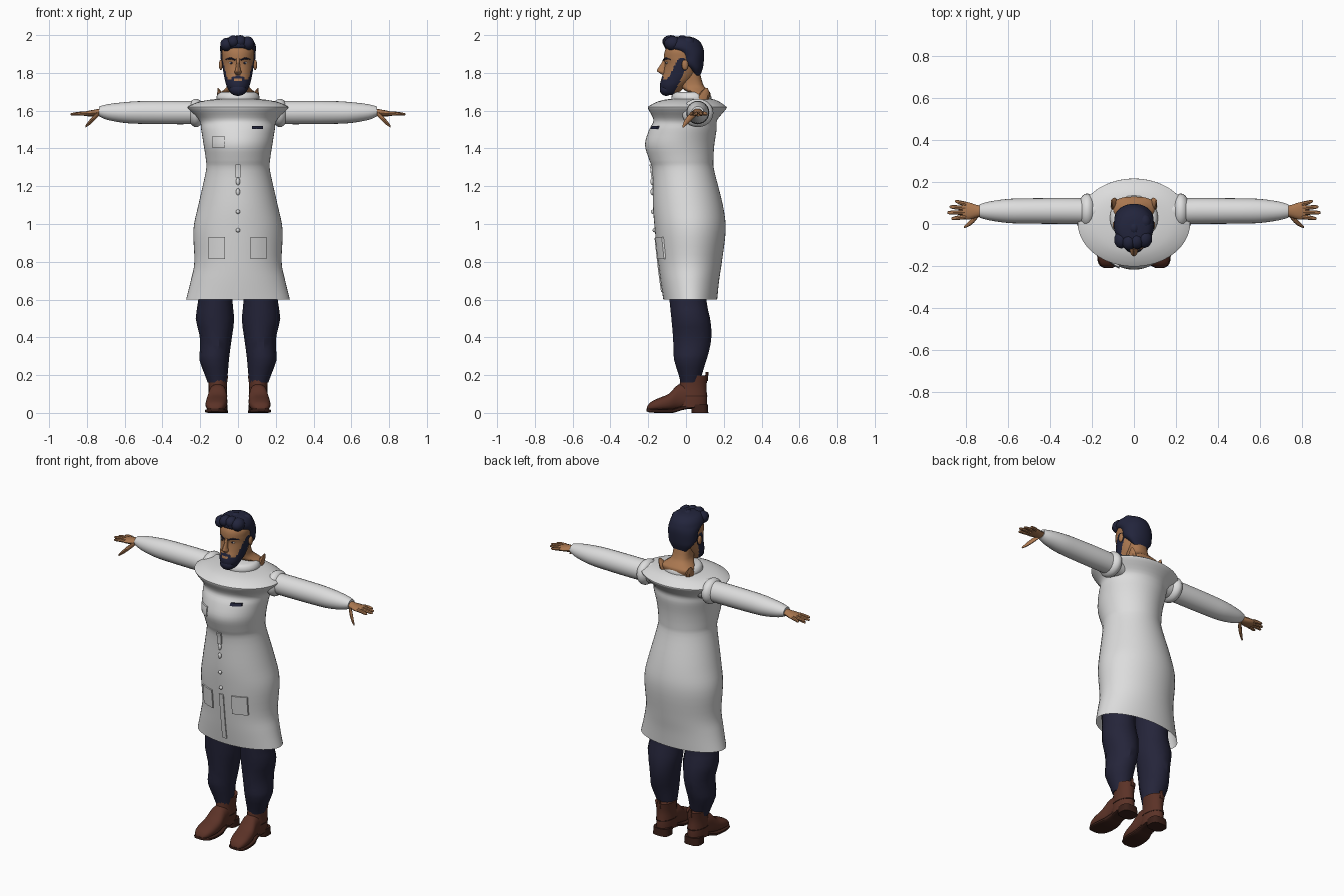
import bpy, bmesh, math
from mathutils import Vector


def material(name, r, g, b):
    m = bpy.data.materials.new(name)
    m.diffuse_color = (r, g, b, 1)
    return m


COAT = material("coat white", 0.72, 0.72, 0.72)
NAVY = material("trouser navy", 0.018, 0.018, 0.042)
HAIR = material("hair navy", 0.016, 0.018, 0.045)
SKIN = material("skin", 0.40, 0.185, 0.08)
BOOT = material("boot brown", 0.105, 0.032, 0.02)
SOLE = material("sole brown", 0.045, 0.015, 0.01)
EYE = material("eye white", 0.65, 0.6, 0.55)
AXES = {"x": (Vector((0, 1, 0)), Vector((0, 0, 1))),
        "y": (Vector((1, 0, 0)), Vector((0, 0, 1))),
        "z": (Vector((1, 0, 0)), Vector((0, 1, 0)))}


def finish(bm, name, *mats, angle=40):
    bmesh.ops.recalc_face_normals(bm, faces=bm.faces)
    me = bpy.data.meshes.new(name)
    bm.to_mesh(me)
    bm.free()
    for m in mats:
        me.materials.append(m)
    for p in me.polygons:
        p.use_smooth = True
    me.set_sharp_from_angle(angle=math.radians(angle))
    ob = bpy.data.objects.new(name, me)
    bpy.context.collection.objects.link(ob)
    return ob


def refine(rows, steps):
    """Catmull-Rom interpolation of section rows."""
    out = []
    for i in range(len(rows) - 1):
        a, b, c, d = (rows[max(0, min(len(rows) - 1, i + k))] for k in (-1, 0, 1, 2))
        for j in range(steps):
            t = j / steps
            out.append(tuple(0.5 * (2 * q + (r - p) * t + (2 * p - 5 * q + 4 * r - s) * t * t
                                    + (3 * q - p - 3 * r + s) * t ** 3)
                             for p, q, r, s in zip(a, b, c, d)))
    return out + [rows[-1]]


def loft(name, mat, rows, axis="z", n=24, steps=3, side=1, power=2, cap0=True, rule=None, extra=(), angle=40):
    """rows: (position along axis, u centre, v min, v max, u radius)."""
    u, v = AXES[axis]
    w = Vector([float(k == axis) for k in "xyz"])
    bm = bmesh.new()
    rings = []
    for pos, uc, v0, v1, ru in refine(rows, steps):
        ring = []
        for i in range(n):
            a = 2 * math.pi * i / n
            c, s = (math.copysign(abs(f) ** (2 / power), f) for f in (math.cos(a), math.sin(a)))
            p = w * pos + u * (uc + ru * c) + v * ((v0 + v1) / 2 + (v1 - v0) / 2 * s)
            p.x *= side
            ring.append(bm.verts.new(p))
        rings.append(ring)
    for a, b in zip(rings, rings[1:]):
        for i in range(n):
            bm.faces.new((a[i], a[(i + 1) % n], b[(i + 1) % n], b[i]))
    bm.faces.new(rings[-1])
    if cap0:
        bm.faces.new(rings[0])
    if rule:
        for f in bm.faces:
            f.material_index = rule(f.calc_center_median())
    return finish(bm, name, mat, *extra, angle=angle)


def ball(name, mat, centre, size, n=16):
    bm = bmesh.new()
    bmesh.ops.create_uvsphere(bm, u_segments=n, v_segments=n // 2 + 2, radius=1)
    for vert in bm.verts:
        vert.co = Vector(c + x * r for c, x, r in zip(centre, vert.co, size))
    return finish(bm, name, mat, angle=80)


# Coat body: hem, hips, waist, chest, shoulder rim and yoke
coat_rows = [(0.60, 0, -0.12, 0.165, 0.275), (0.70, 0, -0.135, 0.175, 0.25), (0.80, 0, -0.147, 0.19, 0.231),
             (0.97, 0, -0.165, 0.21, 0.236), (1.10, 0, -0.175, 0.195, 0.21), (1.28, 0, -0.178, 0.15, 0.17),
             (1.34, 0, -0.195, 0.145, 0.17), (1.42, 0, -0.217, 0.15, 0.182), (1.50, 0, -0.195, 0.162, 0.195),
             (1.55, 0, -0.172, 0.165, 0.205), (1.61, 0, -0.2, 0.213, 0.262), (1.625, 0, -0.195, 0.208, 0.258),
             (1.648, 0, -0.15, 0.175, 0.2), (1.66, 0, -0.1, 0.145, 0.13), (1.662, 0, -0.06, 0.12, 0.08)]
loft("coat_body", COAT, coat_rows, n=48, steps=4, cap0=False)
coat_fine = refine(coat_rows, 4)


def coat_front(x, z):
    for a, b in zip(coat_fine, coat_fine[1:]):
        if a[0] <= z <= b[0]:
            t = (z - a[0]) / (b[0] - a[0])
            y0, y1, r = (a[k] + (b[k] - a[k]) * t for k in (2, 3, 4))
            return (y0 + y1) / 2 - (y1 - y0) / 2 * math.sqrt(max(0, 1 - (x / r) ** 2))


def patch(name, mat, x0, x1, z0, z1, lift=0.009, n=4):
    """Panel that follows the front of the coat."""
    bm = bmesh.new()
    layers = []
    for off in (-0.004, lift):
        layers.append([[bm.verts.new((x, coat_front(x, z) - off, z))
                        for x in (x0 + (x1 - x0) * i / n for i in range(n + 1))]
                       for z in (z0 + (z1 - z0) * j / n for j in range(n + 1))])
    for g in layers:
        for j in range(n):
            for i in range(n):
                bm.faces.new((g[j][i], g[j][i + 1], g[j + 1][i + 1], g[j + 1][i]))
    loops = [[g[0][i] for i in range(n)] + [g[j][n] for j in range(n)] + [g[n][n - i] for i in range(n)]
             + [g[n - j][0] for j in range(n)] for g in layers]
    for i in range(4 * n):
        k = (i + 1) % (4 * n)
        bm.faces.new((loops[0][i], loops[0][k], loops[1][k], loops[1][i]))
    finish(bm, name, mat)


# Pockets, name tag, placket and buttons
patch("hip_pocket_right", COAT, -0.155, -0.068, 0.815, 0.93)
patch("hip_pocket_left", COAT, 0.065, 0.15, 0.815, 0.93)
patch("breast_pocket", COAT, -0.138, -0.07, 1.405, 1.462)
patch("chest_tag", HAIR, 0.075, 0.132, 1.502, 1.518)
patch("upper_placket", COAT, -0.014, 0.014, 1.245, 1.315)
patch("lower_placket", COAT, -0.015, 0.013, 0.64, 0.925, 0.006)
for z, h in ((1.225, 0.02), (1.17, 0.018), (1.065, 0.011), (0.967, 0.011)):
    ball("button", COAT, (0, coat_front(0, z) - 0.003, z), (0.011, 0.009, h), 12)

# Collar and neck
loft("collar", COAT, [(1.645, 0, -0.075, 0.135, 0.112), (1.67, 0, -0.078, 0.135, 0.115),
                      (1.69, 0, -0.07, 0.125, 0.105), (1.698, 0, -0.055, 0.115, 0.09)])
loft("neck", SKIN, [(1.66, 0, 0.03, 0.125, 0.09), (1.69, 0, 0.025, 0.13, 0.1), (1.71, 0, -0.01, 0.115, 0.075),
                    (1.74, 0, -0.035, 0.09, 0.055), (1.82, 0, -0.04, 0.07, 0.055)], power=2.6)


# Head, with the beard marked out by height and direction
def beard_rule(c):
    ax = abs(c.x)
    top = 1.789 - ax * 0.3 if ax < 0.035 else 1.765 + max(0, ax - 0.055) * 3.8
    lips = ax < 0.022 and 1.757 < c.z < 1.768
    return int(c.z < top and c.y < -0.065 + 0.5 * (c.z - 1.69) and not lips)


loft("head", SKIN, [(1.683, 0, -0.112, -0.07, 0.02), (1.695, 0, -0.125, -0.04, 0.04), (1.73, 0, -0.137, 0.0, 0.06),
                    (1.765, 0, -0.132, 0.04, 0.07), (1.80, 0, -0.12, 0.06, 0.077), (1.845, 0, -0.112, 0.07, 0.083),
                    (1.88, 0, -0.117, 0.075, 0.085), (1.92, 0, -0.11, 0.075, 0.084), (1.96, 0, -0.08, 0.06, 0.06)],
     n=64, steps=8, extra=(HAIR,), rule=beard_rule)
ball("chin_beard", HAIR, (0, -0.105, 1.712), (0.045, 0.034, 0.034))
loft("nose", SKIN, [(1.79, 0, -0.125, -0.1, 0.014), (1.806, 0, -0.15, -0.1, 0.019), (1.818, 0, -0.152, -0.1, 0.014),
                    (1.85, 0, -0.131, -0.1, 0.009), (1.875, 0, -0.12, -0.1, 0.01)], n=12)

# Hair cap and swept locks
loft("hair_cap", HAIR, [(1.785, 0, 0.045, 0.075, 0.045), (1.82, 0, 0.01, 0.088, 0.075), (1.85, 0, -0.03, 0.093, 0.089),
                        (1.89, 0, -0.04, 0.096, 0.092), (1.915, 0, -0.07, 0.095, 0.094), (1.935, 0, -0.11, 0.09, 0.095),
                        (1.96, 0, -0.113, 0.078, 0.088), (1.982, 0, -0.1, 0.052, 0.068), (1.992, 0, -0.07, 0.02, 0.03)],
     n=32)
for x, y, z, r in ((-0.06, -0.075, 1.95, 0.036), (-0.025, -0.085, 1.965, 0.034), (0.012, -0.08, 1.966, 0.034),
                   (0.05, -0.07, 1.956, 0.038), (0.0, -0.02, 1.97, 0.029), (0.05, 0.01, 1.957, 0.033)):
    ball("hair_lock", HAIR, (x, y, z), (r, r * 1.2, r), 10)

for s, label in ((1, "left"), (-1, "right")):
    # Face details
    ball("ear_" + label, SKIN, (s * 0.091, -0.005, 1.842), (0.01, 0.018, 0.028), 12)
    ball("eye_" + label, EYE, (s * 0.035, -0.101, 1.853), (0.014, 0.005, 0.006), 12)
    ball("pupil_" + label, HAIR, (s * 0.035, -0.105, 1.853), (0.006, 0.003, 0.006), 10)
    loft("eyebrow_" + label, HAIR, [(0.012, -0.117, 1.864, 1.871, 0.005), (0.04, -0.106, 1.872, 1.882, 0.006),
                                    (0.066, -0.08, 1.868, 1.873, 0.005)], axis="x", n=8, side=s)
    loft("neck_corner_" + label, SKIN, [(1.66, 0.085, 0.05, 0.12, 0.025), (1.69, 0.095, 0.07, 0.125, 0.015),
                                        (1.72, 0.106, 0.1, 0.115, 0.003)], n=8, side=s)

    # Sleeve and rounded shoulder cuff
    loft("sleeve_" + label, COAT, [(0.14, 0.06, 1.53, 1.65, 0.06), (0.3, 0.062, 1.528, 1.652, 0.062),
                                   (0.5, 0.062, 1.53, 1.651, 0.06), (0.6, 0.062, 1.535, 1.645, 0.057),
                                   (0.69, 0.062, 1.551, 1.634, 0.044), (0.735, 0.062, 1.57, 1.622, 0.031)],
         axis="x", side=s)
    ball("shoulder_cuff_" + label, COAT, (s * 0.222, 0.062, 1.588), (0.046, 0.083, 0.075), 24)

    # Hand: palm, four fingers and thumb
    loft("palm_" + label, SKIN, [(0.715, 0.062, 1.578, 1.614, 0.024), (0.745, 0.061, 1.572, 1.608, 0.029),
                                 (0.785, 0.062, 1.57, 1.601, 0.041), (0.815, 0.064, 1.572, 1.594, 0.04)],
         axis="x", n=12, side=s)
    for name, y0, y1, tip in (("index", 0.034, 0.026, 0.868), ("middle", 0.055, 0.054, 0.887),
                              ("ring", 0.076, 0.081, 0.876), ("little", 0.095, 0.107, 0.85)):
        mid = (0.8 + tip) / 2
        loft(name + "_finger_" + label, SKIN,
             [(0.798, y0, 1.575, 1.597, 0.011), (mid, (y0 + y1) / 2, 1.574, 1.594, 0.0105),
              (tip - 0.008, y1, 1.574, 1.588, 0.008), (tip, y1, 1.578, 1.583, 0.003)],
             axis="x", n=8, side=s)
    loft("thumb_" + label, SKIN, [(0.735, 0.05, 1.575, 1.6, 0.012), (0.76, 0.022, 1.548, 1.58, 0.015),
                                  (0.785, 0.0, 1.525, 1.552, 0.012), (0.808, -0.015, 1.51, 1.522, 0.005)],
         axis="x", n=8, side=s)

    # Baggy trouser leg
    loft("trouser_leg_" + label, NAVY,
         [(0.16, 0.11, -0.03, 0.075, 0.05), (0.2, 0.115, -0.04, 0.085, 0.06), (0.28, 0.126, -0.065, 0.11, 0.078),
          (0.33, 0.122, -0.068, 0.125, 0.08), (0.41, 0.117, -0.072, 0.138, 0.086), (0.5, 0.122, -0.08, 0.13, 0.102),
          (0.6, 0.12, -0.09, 0.11, 0.09), (0.75, 0.115, -0.1, 0.12, 0.095), (0.95, 0.09, -0.1, 0.12, 0.088)],
         n=14, steps=2, side=s, angle=30)

    # Boot: shaft, foot, pull tab, strap, sole and heel
    loft("boot_shaft_" + label, BOOT, [(0.03, 0.107, -0.05, 0.11, 0.048), (0.08, 0.107, -0.05, 0.112, 0.05),
                                       (0.14, 0.107, -0.035, 0.108, 0.048), (0.197, 0.107, -0.03, 0.116, 0.055)],
         side=s)
    loft("boot_foot_" + label, BOOT, [(-0.207, 0.122, 0.015, 0.03, 0.02), (-0.19, 0.12, 0.01, 0.055, 0.042),
                                      (-0.15, 0.117, 0.01, 0.076, 0.055), (-0.09, 0.112, 0.012, 0.102, 0.056),
                                      (-0.04, 0.108, 0.018, 0.15, 0.049), (0.03, 0.106, 0.022, 0.15, 0.045)],
         axis="y", side=s, power=2.4)
    loft("boot_tab_" + label, BOOT, [(0.17, 0.107, 0.098, 0.116, 0.012), (0.216, 0.107, 0.104, 0.119, 0.01)],
         n=8, side=s)
    loft("boot_strap_" + label, SOLE, [(0.086, 0.107, -0.052, 0.115, 0.0515), (0.092, 0.107, -0.05, 0.115, 0.0515)],
         steps=1, side=s)
    loft("sole_" + label, SOLE, [(-0.208, 0.122, 0.008, 0.024, 0.022), (-0.19, 0.12, 0.002, 0.022, 0.048),
                                 (-0.14, 0.115, 0, 0.02, 0.06), (-0.07, 0.111, 0, 0.022, 0.056),
                                 (-0.02, 0.108, 0.015, 0.036, 0.046), (0.06, 0.107, 0.028, 0.045, 0.048)],
         axis="y", side=s, power=4)
    loft("heel_" + label, SOLE, [(0, 0.107, 0.03, 0.118, 0.053), (0.045, 0.107, 0.025, 0.116, 0.05)],
         side=s, power=3, steps=1)
